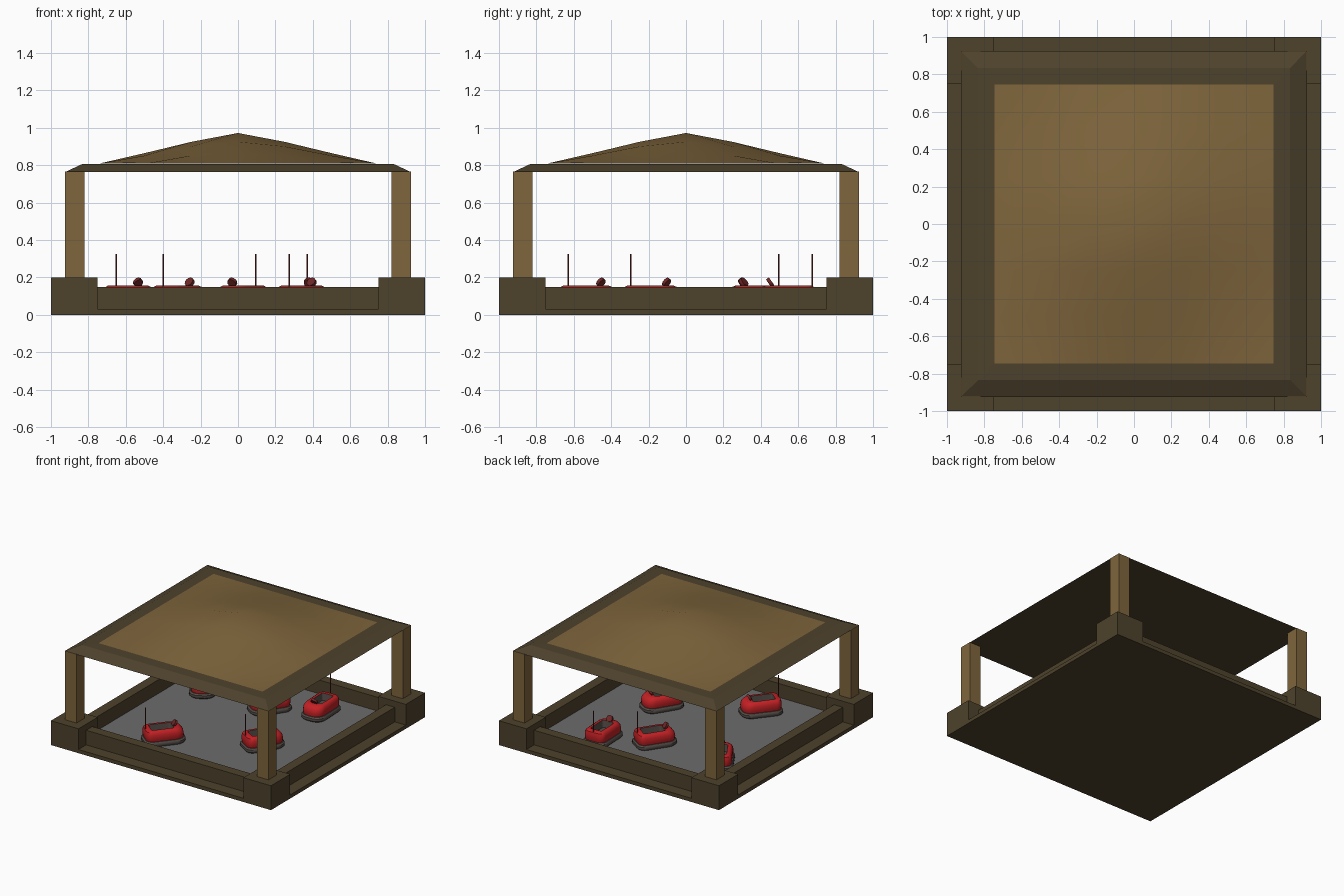
import bpy, bmesh, math
from mathutils import Matrix, Vector

if "Cube" in bpy.data.objects:
    bpy.data.objects.remove(bpy.data.objects["Cube"])


def material(name, rgb):
    m = bpy.data.materials.new(name)
    m.diffuse_color = (*rgb, 1)
    m.use_nodes = True
    m.node_tree.nodes["Principled BSDF"].inputs["Base Color"].default_value = m.diffuse_color
    return m


BROWN = material("dark_wood", (0.075, 0.054, 0.025))
TAN = material("light_wood", (0.21, 0.13, 0.045))
GREY = material("floor_grey", (0.15, 0.15, 0.15))
RED = material("red_paint", (0.55, 0.015, 0.018))
RUBBER = material("rubber", (0.09, 0.075, 0.065))
MAROON = material("dark_red", (0.16, 0.02, 0.02))


def add(name, mesh, mats=(), matrix=Matrix()):
    for m in mats:
        mesh.materials.append(m)
    ob = bpy.data.objects.new(name, mesh)
    bpy.context.collection.objects.link(ob)
    ob.matrix_world = matrix
    return ob


def to_mesh(bm, name):
    me = bpy.data.meshes.new(name)
    bm.normal_update()
    bm.to_mesh(me)
    bm.free()
    return me


def box(name, x0, x1, y0, y1, z0, z1, mat):
    bm = bmesh.new()
    bmesh.ops.create_cube(bm, size=1)
    bmesh.ops.scale(bm, vec=(x1 - x0, y1 - y0, z1 - z0), verts=bm.verts)
    bmesh.ops.translate(bm, vec=((x0 + x1) / 2, (y0 + y1) / 2, (z0 + z1) / 2), verts=bm.verts)
    return add(name, to_mesh(bm, name), [mat])


def loft(name, rings, mats, bands):
    """Join equal-length rings with quads; bands gives a material per band, caps use first and last."""
    bm = bmesh.new()
    loops = [[bm.verts.new(p) for p in ring] for ring in rings]
    n = len(loops[0])
    for a, b, mi in zip(loops, loops[1:], bands):
        for i in range(n):
            j = (i + 1) % n
            bm.faces.new((a[i], a[j], b[j], b[i])).material_index = mi
    bm.faces.new(loops[0][::-1]).material_index = bands[0]
    bm.faces.new(loops[-1]).material_index = bands[-1]
    me = to_mesh(bm, name)
    for m in mats:
        me.materials.append(m)
    return me


def cylinder(name, r, depth, mat, matrix, seg=12):
    bm = bmesh.new()
    bmesh.ops.create_cone(bm, cap_ends=True, segments=seg, radius1=r, radius2=r, depth=depth)
    bmesh.ops.transform(bm, matrix=matrix, verts=bm.verts)
    me = to_mesh(bm, name)
    me.materials.append(mat)
    return me


def smooth(me, angle=40):
    for p in me.polygons:
        p.use_smooth = True
    me.set_sharp_from_angle(angle=math.radians(angle))


# base slab and arena floor
box("base_slab", -1, 1, -1, 1, 0, 0.03, BROWN)
box("arena_floor", -0.84, 0.84, -0.84, 0.84, 0.025, 0.037, GREY)

# corner blocks and roof columns
for sx in (-1, 1):
    for sy in (-1, 1):
        xs, ys = sorted((sx * 0.75, sx)), sorted((sy * 0.75, sy))
        box("corner_block", *xs, *ys, 0, 0.2, BROWN)
        xs, ys = sorted((sx * 0.82, sx * 0.925)), sorted((sy * 0.82, sy * 0.925))
        box("column", *xs, *ys, 0.2, 0.765, TAN)

# low walls between the corner blocks
for s in (-1, 1):
    a, b = sorted((s * 0.82, s * 0.9))
    box("side_wall", a, b, -0.75, 0.75, 0.03, 0.15, BROWN)
    box("end_wall", -0.75, 0.75, a, b, 0.03, 0.15, BROWN)


# roof rim with sloped edges
def square(h, z):
    return [(-h, -h, z), (h, -h, z), (h, h, z), (-h, h, z)]


add("roof_rim", loft("roof_rim", [square(0.925, 0.763), square(0.835, 0.805), square(0.745, 0.806)],
                     [BROWN], [0, 0]))

# gently peaked canopy
bm = bmesh.new()
bmesh.ops.create_grid(bm, x_segments=6, y_segments=6, size=0.745)
profile = [(0, 0.972), (0.248, 0.925), (0.497, 0.865), (0.745, 0.808), (2, 0.808)]
for v in bm.verts:
    r = v.co.length
    for (r0, z0), (r1, z1) in zip(profile, profile[1:]):
        if r0 <= r <= r1:
            v.co.z = z0 + (z1 - z0) * (r - r0) / (r1 - r0)
            break
canopy = to_mesh(bm, "roof_canopy")
smooth(canopy, 60)
add("roof_canopy", canopy, [TAN])


# bumper car parts, facing +x
def outline(back, front, half_w, r_back, r_front, z, seg=5):
    pts = []
    for cx, cy, r, start in ((front - r_front, half_w - r_front, r_front, 0),
                             (back + r_back, half_w - r_back, r_back, 90),
                             (back + r_back, r_back - half_w, r_back, 180),
                             (front - r_front, r_front - half_w, r_front, 270)):
        for i in range(seg):
            a = math.radians(start + 90 * i / (seg - 1))
            pts.append((cx + r * math.cos(a), cy + r * math.sin(a), z))
    return pts


bumper = loft("bumper", [outline(-0.15, 0.15, 0.092, 0.05, 0.07, 0.037),
                         outline(-0.16, 0.16, 0.1, 0.055, 0.075, 0.047),
                         outline(-0.16, 0.16, 0.1, 0.055, 0.075, 0.067),
                         outline(-0.15, 0.15, 0.092, 0.05, 0.07, 0.077)],
              [RUBBER], [0, 0, 0])
body = loft("car_body", [outline(-0.145, 0.145, 0.085, 0.045, 0.065, 0.075),
                         outline(-0.15, 0.148, 0.09, 0.045, 0.065, 0.1),
                         outline(-0.15, 0.143, 0.088, 0.045, 0.065, 0.13),
                         outline(-0.145, 0.125, 0.08, 0.04, 0.06, 0.15),
                         outline(-0.13, 0.105, 0.068, 0.03, 0.05, 0.158),
                         outline(-0.105, 0.07, 0.05, 0.012, 0.02, 0.157),
                         outline(-0.1, 0.065, 0.046, 0.012, 0.02, 0.1)],
            [RED, RUBBER], [0, 0, 0, 0, 0, 1])
smooth(bumper)
smooth(body)
pole = cylinder("pole", 0.004, 0.19, MAROON, Matrix.Translation((-0.14, 0, 0.23)), 8)
tilt = Matrix.Rotation(math.radians(-55), 4, 'Y')
wheel = cylinder("steering_wheel", 0.026, 0.018, MAROON, Matrix.Translation((0.085, 0, 0.173)) @ tilt)
smooth(wheel)

# five cars: x, y, heading in degrees
cars = [(-0.312, -0.521, 51), (0.349, -0.176, 58), (0.375, 0.535, -88),
        (0.017, 0.379, 236), (-0.578, 0.375, -59)]
for i, (x, y, deg) in enumerate(cars, 1):
    m = Matrix.Translation((x, y, 0)) @ Matrix.Rotation(math.radians(deg), 4, 'Z')
    for part in (bumper, body, pole, wheel):
        add(f"car_{i}_{part.name}", part, (), m)
